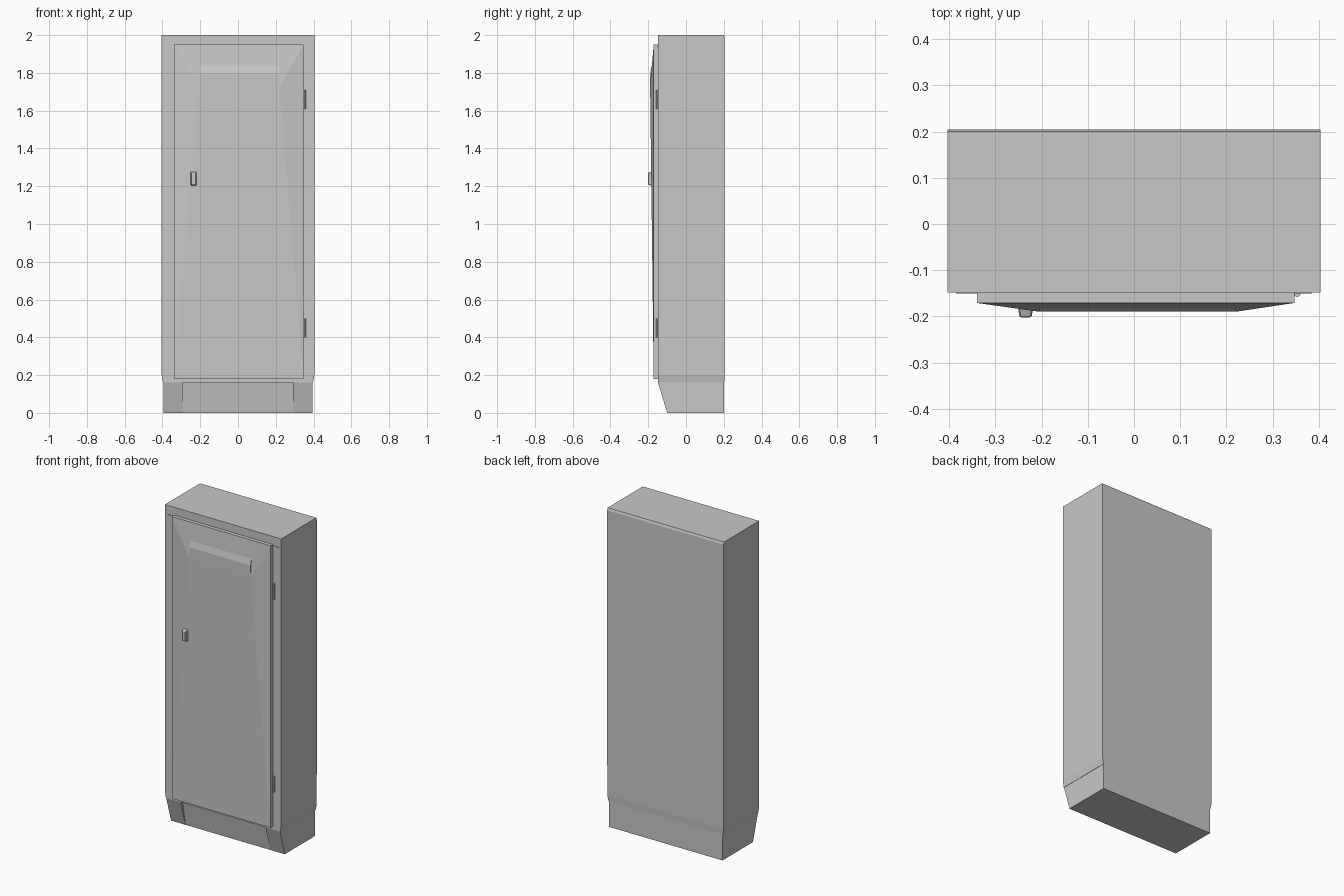
import bpy
import bmesh
import math

if "Cube" in bpy.data.objects:
    bpy.data.objects.remove(bpy.data.objects["Cube"], do_unlink=True)

GREY = (0.58, 0.58, 0.58, 1.0)
paint = bpy.data.materials.new("grey_paint")
paint.use_nodes = True
paint.diffuse_color = GREY
paint.node_tree.nodes["Principled BSDF"].inputs["Base Color"].default_value = GREY


def rect(x0, x1, y0, y1, z):
    return [(x, y, z) for x in (x0, x1) for y in (y0, y1)]


def box(x0, x1, y0, y1, z0, z1):
    return rect(x0, x1, y0, y1, z0) + rect(x0, x1, y0, y1, z1)


def solid(name, points, bevel=0.0):
    """Convex flat-faced solid through the given corners."""
    bm = bmesh.new()
    for p in points:
        bm.verts.new(p)
    bmesh.ops.convex_hull(bm, input=bm.verts)
    bmesh.ops.dissolve_limit(bm, angle_limit=math.radians(0.2),
                             verts=bm.verts, edges=bm.edges)
    if bevel:
        bmesh.ops.bevel(bm, geom=bm.edges[:], offset=bevel, segments=1,
                        affect='EDGES')
    bmesh.ops.recalc_face_normals(bm, faces=bm.faces)
    mesh = bpy.data.meshes.new(name)
    bm.to_mesh(mesh)
    bm.free()
    mesh.materials.append(paint)
    obj = bpy.data.objects.new(name, mesh)
    bpy.context.collection.objects.link(obj)
    return obj


# Cabinet shell, drawn in slightly where it meets the plinth
FRONT, BACK, HALF = -0.148, 0.205, 0.404
solid("cabinet_body",
      rect(-0.397, 0.397, FRONT, BACK - 0.003, 0.16)
      + rect(-HALF, HALF, FRONT, BACK - 0.001, 0.20)
      + rect(-HALF, HALF, FRONT, BACK, 1.985)
      + rect(-HALF, HALF, FRONT, BACK - 0.005, 2.0))

# Plinth: sloping corner feet with a set-back panel between them
FOOT_IN, FOOT_OUT, TOE = 0.295, 0.395, -0.10
for side, label in ((1, "left"), (-1, "right")):
    xs = sorted((side * FOOT_IN, side * FOOT_OUT))
    solid(label + "_foot",
          rect(*xs, TOE, BACK - 0.003, 0) + rect(*xs, FRONT, BACK - 0.003, 0.16))
solid("plinth_panel",
      rect(-FOOT_IN, FOOT_IN, TOE, BACK - 0.003, 0)
      + rect(-FOOT_IN, FOOT_IN, -0.128, BACK - 0.003, 0.165))

# Door slab with a shallow folded front rising to one ridge
DX0, DX1, DZ0, DZ1 = -0.34, 0.347, 0.18, 1.95
FACE, RIDGE_Y, RIDGE_Z = -0.171, -0.190, 1.73
VX0, VX1 = -0.205, 0.22
solid("door",
      box(DX0, DX1, FACE, FRONT, DZ0, DZ1)
      + [(VX0, RIDGE_Y, RIDGE_Z), (VX1, RIDGE_Y, RIDGE_Z)])

# Vent cowl above the ridge
solid("vent_cowl",
      [(x, y, z) for x in (VX0, VX1)
       for y, z in ((RIDGE_Y, RIDGE_Z), (RIDGE_Y, 1.80),
                    (-0.179, 1.845), (FACE, 1.845), (FACE, RIDGE_Z))])

# Tapered door handle with softened edges
solid("handle",
      [(x, -0.175, z) for x in (-0.252, -0.217) for z in (1.20, 1.28)]
      + [(x, -0.202, z) for x in (-0.248, -0.222) for z in (1.21, 1.27)],
      bevel=0.003)

# Hinge barrels
for z0, label in ((0.40, "lower"), (1.61, "upper")):
    ring = [(0.353 + 0.008 * math.cos(a), -0.150 + 0.008 * math.sin(a))
            for a in (i * math.tau / 8 for i in range(8))]
    solid(label + "_hinge", [(x, y, z) for x, y in ring for z in (z0, z0 + 0.10)])

# Thin drip strips beside the top corners of the door
for x0, x1, label in ((-0.385, DX0, "right"), (DX1, 0.385, "left")):
    solid(label + "_drip_strip", box(x0, x1, FRONT - 0.003, FRONT, 1.938, 1.944))
